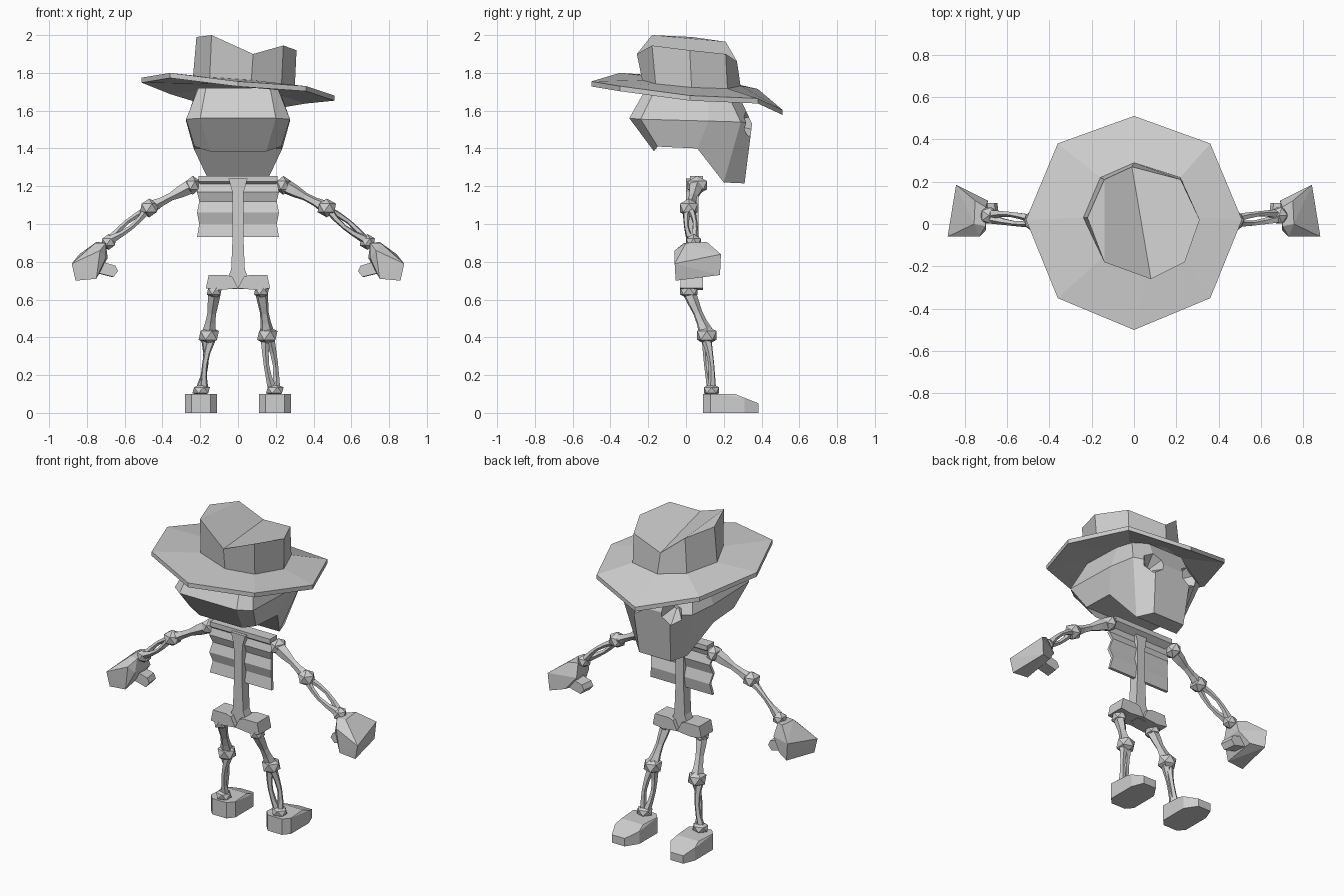
import bpy, bmesh, math
from mathutils import Vector, Matrix

if "Cube" in bpy.data.objects:
    bpy.data.objects.remove(bpy.data.objects["Cube"])

mat = bpy.data.materials.new("light_grey")
mat.diffuse_color = (0.62, 0.62, 0.62, 1)
mat.use_nodes = True
mat.node_tree.nodes["Principled BSDF"].inputs["Base Color"].default_value = mat.diffuse_color


def finish(name, bm):
    bmesh.ops.recalc_face_normals(bm, faces=bm.faces[:])
    me = bpy.data.meshes.new(name)
    bm.to_mesh(me)
    bm.free()
    me.materials.append(mat)
    ob = bpy.data.objects.new(name, me)
    bpy.context.collection.objects.link(ob)
    return ob


def hull(name, pts, s=1):
    bm = bmesh.new()
    vs = [bm.verts.new((s * x, y, z)) for x, y, z in pts]
    r = bmesh.ops.convex_hull(bm, input=vs)
    junk = {g for g in r["geom_interior"] + r["geom_unused"] if isinstance(g, bmesh.types.BMVert)}
    bmesh.ops.delete(bm, geom=list(junk), context='VERTS')
    bmesh.ops.dissolve_limit(bm, angle_limit=0.02, verts=bm.verts[:], edges=bm.edges[:])
    return finish(name, bm)


def loft(name, rings, bottom=None, top=None):
    """Skin closed rings; bottom/top are lists of index tuples for the caps."""
    bm = bmesh.new()
    vs = [[bm.verts.new(p) for p in r] for r in rings]
    n = len(rings[0])
    for a, b in zip(vs, vs[1:]):
        for i in range(n):
            j = (i + 1) % n
            bm.faces.new((a[i], a[j], b[j], b[i]))
    full = [tuple(range(n))]
    for ring, cap in ((vs[0], bottom or full), (vs[-1], top or full)):
        for f in cap:
            bm.faces.new([ring[i] for i in f])
    return finish(name, bm)


def bone(name, a, b, radii, bow=(0, 0, 0), sides=5):
    """Faceted bone from a to b with a radius at each step, bowed in the middle."""
    a, b, bow = Vector(a), Vector(b), Vector(bow)
    q = (b - a).to_track_quat('Z', 'Y')
    rings = []
    for k, r in enumerate(radii):
        t = k / (len(radii) - 1)
        c = a.lerp(b, t) + bow * math.sin(math.pi * t)
        rings.append([c + q @ Vector((r * math.cos(2 * math.pi * i / sides),
                                      r * math.sin(2 * math.pi * i / sides), 0)) for i in range(sides)])
    return loft(name, rings)


def joint(name, c, size):
    bm = bmesh.new()
    bmesh.ops.create_icosphere(bm, subdivisions=1, radius=1,
                               matrix=Matrix.Translation(c) @ Matrix.Diagonal((*size, 1)))
    return finish(name, bm)


# hat brim: tilted octagon, sagging towards the face
outer = [(0, .51, 1.605), (.36, .38, 1.665), (.51, .02, 1.68), (.36, -.35, 1.73),
         (0, -.5, 1.755), (-.36, -.35, 1.80), (-.51, .02, 1.775), (-.36, .38, 1.715)]
base = [(.0, .29), (.22, .22), (.30, .03), (.23, -.16),
        (.07, -.23), (-.15, -.16), (-.24, .03), (-.16, .22)]
inner = [(x, y, 1.752 - .09 * x - .07 * y) for x, y in base]


def drop(ring, d):
    return [(x, y, z - d) for x, y, z in ring]


loft("hat_brim", [drop(inner, .035), drop(outer, .027), outer, inner])

# hat crown with a pinched crease
crown = [(-.01, .27, 1.86), (.22, .21, 1.90), (.31, .02, 1.92), (.24, -.18, 1.945),
         (.08, -.26, 1.90), (-.14, -.18, 2.0), (-.22, .03, 1.99), (-.14, .21, 1.965)]
loft("hat_crown", [drop(inner, .01), crown],
     top=[(0, 1, 2, 3, 4), (0, 4, 5, 7), (5, 6, 7)])

# skull: half rings running from the back to the face, mirrored
half = [
    [(.15, -.17, 1.385), (.23, -.15, 1.41), (.235, .06, 1.40), (.15, .20, 1.22), (.11, .31, 1.215)],
    [(.20, -.30, 1.56), (.275, -.24, 1.555), (.275, .12, 1.545), (.25, .29, 1.54), (.13, .35, 1.53)],
    [(.17, -.21, 1.72), (.21, -.16, 1.72), (.22, .12, 1.71), (.2, .22, 1.69), (.12, .28, 1.68)],
]
rings = [h + [(-x, y, z) for x, y, z in reversed(h)] for h in half]
strips = [(i, i + 1, 8 - i, 9 - i) for i in range(4)]
skull = loft("skull", rings, bottom=strips, top=strips)

# eye sockets cut into the skull
for s in (1, -1):
    bm = bmesh.new()
    m = Matrix.Translation((s * .125, .315, 1.535)) @ Matrix.Rotation(s * -.3, 4, 'Z') \
        @ Matrix.Rotation(math.pi / 2, 4, 'X')
    bmesh.ops.create_cone(bm, cap_ends=True, segments=6, radius1=.105, radius2=.015, depth=.16, matrix=m)
    cutter = finish("eye_socket_cutter", bm)
    cutter.hide_render = True
    cutter.hide_set(True)
    b = skull.modifiers.new("eye_socket", 'BOOLEAN')
    b.operation, b.object, b.solver = 'DIFFERENCE', cutter, 'EXACT'

# spine, collar bone and pelvis centre
loft("spine", [[(sx * w, y, z) for sx, y in ((-1, .0), (1, .0), (1, .065), (-1, .065))]
               for w, z in ((.03, .655), (.06, .70), (.036, .76), (.028, .95), (.03, 1.17), (.05, 1.24))])
hull("collar_bone", [(sx * x, y, z) for sx in (1, -1)
                     for x, y, z in ((.21, .02, 1.255), (.21, .09, 1.255), (.21, .02, 1.225),
                                     (.21, .09, 1.225), (.19, .05, 1.20))])

# rib plate: wavy sheet
wave = [(1.23, .04), (1.17, .022), (1.12, .04), (1.06, .022), (1.0, .04), (.93, .028)]
loft("rib_plate", [[(sx * (.205 + (.012 if y < .03 else 0)), y + d, z)
                    for sx, d in ((-1, 0), (1, 0), (1, .018), (-1, .018))] for z, y in wave])

for s in (1, -1):
    def P(x, y, z):
        return Vector((s * x, y, z))

    # arm
    joint("shoulder_joint", P(.24, .06, 1.205), (.045, .06, .05))
    bone("upper_arm", P(.25, .055, 1.2), P(.46, .02, 1.09), (.04, .034, .022, .024, .036))
    joint("elbow_joint", P(.47, .015, 1.085), (.055, .055, .05))
    for d in (-1, 1):
        bone("forearm_bone", P(.48, .015 + d * .01, 1.075), P(.67, .035 + d * .01, .92),
             (.022, .016, .013, .016, .024), bow=(s * d * .012, d * .012, d * .014))
    joint("wrist_joint", P(.685, .04, .905), (.045, .045, .042))

    # mitten hand
    hull("hand", [(.70, -.01, .90), (.70, .08, .90), (.755, .0, .90), (.75, .11, .905),
                  (.88, -.06, .79), (.84, .185, .84), (.86, -.055, .70), (.83, .18, .73),
                  (.75, -.055, .71), (.75, .14, .745), (.70, -.03, .82), (.69, .11, .82),
                  (.73, -.06, .86)], s)
    hull("thumb", [(x + d, y, z) for y, d in ((.02, 0), (.10, .01))
                   for x, z in ((.65, .78), (.72, .80), (.635, .75), (.66, .72), (.74, .74))], s)

    # hip
    hull("pelvis_block", [(x, y, z) for y in (-.03, .09)
                          for x, z in ((.0, .66), (.03, .72), (.06, .73), (.155, .73), (.17, .66), (.10, .65))], s)
    joint("hip_joint", P(.125, .015, .645), (.045, .055, .042))

    # leg
    bone("thigh", P(.125, .02, .63), P(.153, .105, .43), (.034, .03, .024, .028, .038))
    joint("knee_joint", P(.155, .11, .41), (.06, .06, .052))
    for d in (-1, 1):
        bone("shin_bone", P(.158 + d * .012, .11, .38), P(.19 + d * .01, .135, .13),
             (.026, .018, .015, .017, .024), bow=(d * .013, d * .012, 0))
    joint("ankle_joint", P(.195, .135, .12), (.052, .047, .035))

    # foot: flat box with a sloping, tapered toe
    hull("foot", [(.145, .09, 0), (.245, .09, 0), (.11, .13, 0), (.28, .13, 0),
                  (.11, .31, 0), (.28, .31, 0), (.16, .385, 0), (.25, .385, 0),
                  (.145, .09, .10), (.245, .09, .10), (.11, .13, .10), (.28, .13, .10),
                  (.12, .26, .10), (.27, .26, .10), (.11, .31, .08), (.28, .31, .08),
                  (.16, .385, .05), (.25, .385, .05)], s)
